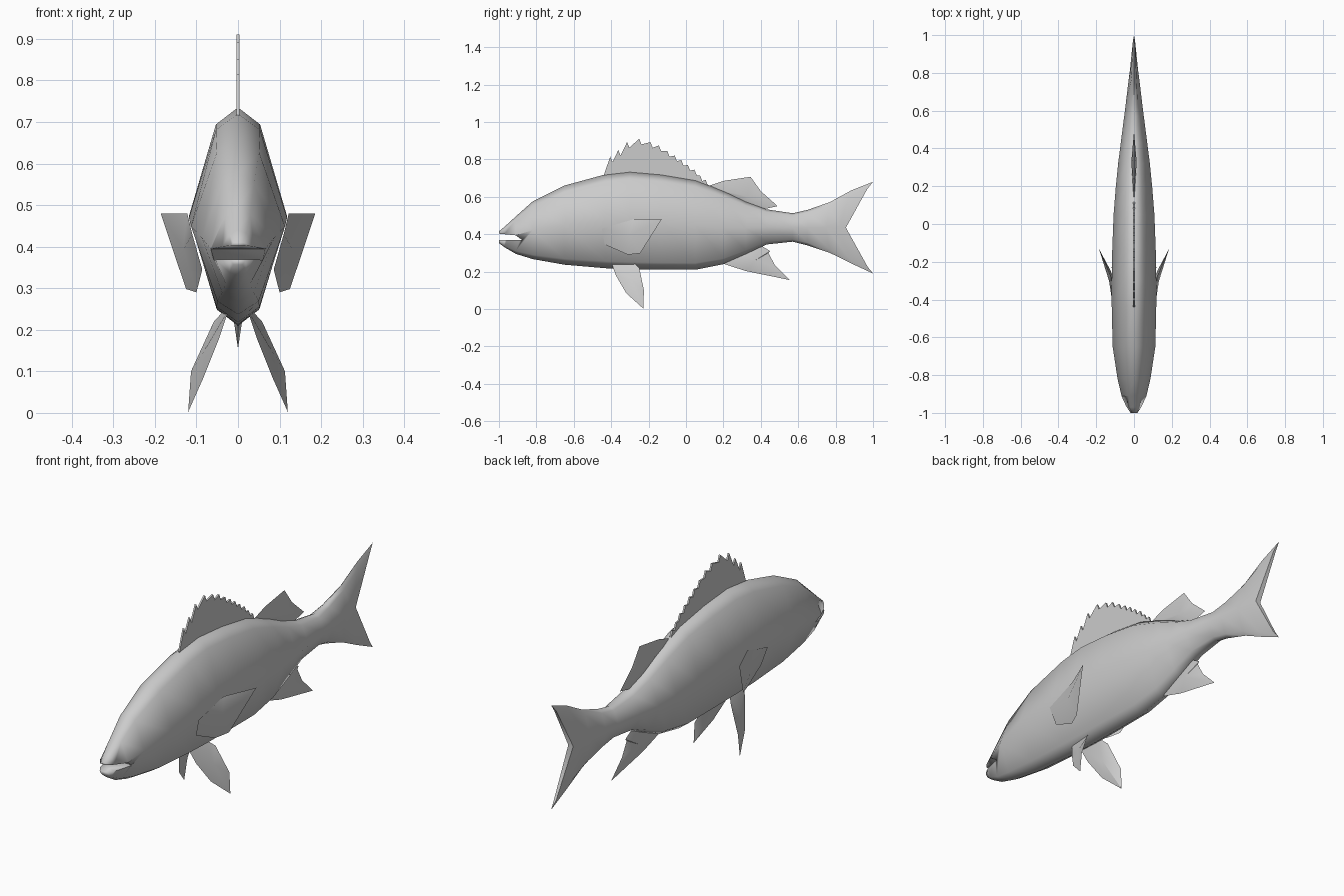
import bpy, bmesh, math
from mathutils import Vector

if "Cube" in bpy.data.objects:
    bpy.data.objects.remove(bpy.data.objects["Cube"])

grey = bpy.data.materials.new("fish_grey")
grey.diffuse_color = (0.6, 0.6, 0.6, 1)
grey.use_nodes = True
grey.node_tree.nodes["Principled BSDF"].inputs["Base Color"].default_value = grey.diffuse_color


def make(name, bm, angle):
    bmesh.ops.recalc_face_normals(bm, faces=bm.faces)
    me = bpy.data.meshes.new(name)
    bm.to_mesh(me)
    bm.free()
    me.materials.append(grey)
    ob = bpy.data.objects.new(name, me)
    bpy.context.collection.objects.link(ob)
    bpy.ops.object.select_all(action='DESELECT')
    bpy.context.view_layer.objects.active = ob
    ob.select_set(True)
    bpy.ops.object.shade_smooth_by_angle(angle=math.radians(angle))
    return ob


def plate(name, pts, half, angle=30):
    """Flat slab in the y-z plane, or any prism across x."""
    bm = bmesh.new()
    f = bm.faces.new([bm.verts.new((-half, y, z)) for y, z in pts])
    ext = bmesh.ops.extrude_face_region(bm, geom=[f])
    bmesh.ops.translate(bm, vec=(2 * half, 0, 0),
                        verts=[v for v in ext['geom'] if isinstance(v, bmesh.types.BMVert)])
    return make(name, bm, angle)


def fin(name, pts, centre, bulge):
    """Sharp-rimmed fin, thickest along its middle."""
    bm = bmesh.new()
    rim = [bm.verts.new(p) for p in pts]
    c = Vector(centre)
    n = sum(((Vector(a) - c).cross(Vector(b) - c)
             for a, b in zip(pts, pts[1:] + pts[:1])), Vector()).normalized()
    for s in (1, -1):
        hub = bm.verts.new(c + n * bulge * s)
        for a, b in zip(rim, rim[1:] + rim[:1]):
            bm.faces.new((hub, a, b))
    return make(name, bm, 35)


# Body and tail: y, top, bottom, half width, how far the edges sweep back
sections = [
    (-1.0, .415, .352, .026, 0), (-.97, .44, .33, .046, 0), (-.91, .495, .295, .066, 0),
    (-.82, .575, .267, .087, 0), (-.65, .66, .237, .113, 0), (-.43, .72, .218, .118, 0),
    (-.30, .735, .212, .118, 0), (-.13, .72, .21, .115, 0), (.05, .69, .21, .108, 0),
    (.20, .632, .24, .096, 0), (.32, .575, .292, .084, 0), (.43, .533, .345, .07, 0),
    (.57, .512, .36, .052, 0), (.65, .53, .34, .042, 0), (.75, .572, .30, .03, .02),
    (.82, .635, .243, .021, .065), (.855, .68, .19, .013, .145)]
# Half cross-section: width share, height share
half = [(0, 1), (.45, .922), (1, .5), (.44, .075), (0, 0)]
loop = half + [(-x, h) for x, h in half[3:0:-1]]
bm = bmesh.new()
rings = []
for y, top, bot, w, sweep in sections:
    rings.append([bm.verts.new((x * w, y + sweep * abs(2 * h - 1) ** 1.4, bot + h * (top - bot)))
                  for x, h in loop])
for a, b in zip(rings, rings[1:]):
    for i in range(8):
        j = (i + 1) % 8
        bm.faces.new((a[i], a[j], b[j], b[i]))
for r in (rings[0], rings[-1]):
    for ids in ((0, 1, 7), (7, 1, 2, 6), (6, 2, 3, 5), (5, 3, 4)):
        bm.faces.new([r[i] for i in ids])
body = make("body", bm, 80)

# Open mouth
cutter = plate("mouth_cutter", [(-.875, .368), (-.91, .394), (-1.05, .408), (-1.05, .37)], .2)
cutter.hide_render = True
mod = body.modifiers.new("mouth", 'BOOLEAN')
mod.operation, mod.solver, mod.object = 'DIFFERENCE', 'EXACT', cutter
bpy.context.view_layer.objects.active = body
bpy.ops.object.modifier_apply(modifier="mouth")
bpy.data.objects.remove(cutter)

# Spiny front dorsal fin
tips = [(-.405, .815), (-.362, .85), (-.315, .893), (-.25, .91), (-.19, .892), (-.145, .875),
        (-.10, .845), (-.06, .82), (-.025, .797), (.01, .77), (.045, .745), (.075, .715), (.105, .69)]
edge = [(-.445, .70)]
for y, z in tips:
    edge += [(y, z), (y + .012, z - .03)]
edge += [(.14, .64), (.05, .66), (-.13, .69), (-.3, .70)]
plate("spiny_dorsal_fin", edge, .004)

# Rear dorsal and anal fins
fin("rear_dorsal_fin", [(0, y, z) for y, z in
    [(.11, .655), (.20, .685), (.345, .707), (.40, .63), (.49, .55), (.42, .535), (.32, .56), (.2, .62)]],
    (0, .33, .60), .014)
fin("anal_fin", [(0, y, z) for y, z in
    [(.19, .245), (.32, .203), (.555, .155), (.475, .235), (.44, .30), (.45, .31), (.40, .34), (.3, .30)]],
    (0, .37, .26), .016)

# Paired side and belly fins
for side, s in (("left", 1), ("right", -1)):
    fin(side + "_pectoral_fin", [(s * x, y, z) for x, y, z in
        [(.11, -.45, .43), (.086, -.435, .345), (.10, -.31, .29), (.125, -.245, .298),
         (.186, -.13, .48), (.122, -.28, .48)]], (s * .118, -.30, .395), .014)
    fin(side + "_pelvic_fin", [(s * x, y, z) for x, y, z in
        [(.022, -.40, .25), (.045, -.375, .18), (.083, -.32, .085), (.12, -.228, .002),
         (.113, -.225, .10), (.058, -.25, .22), (.03, -.28, .25)]], (s * .07, -.29, .15), .01)
